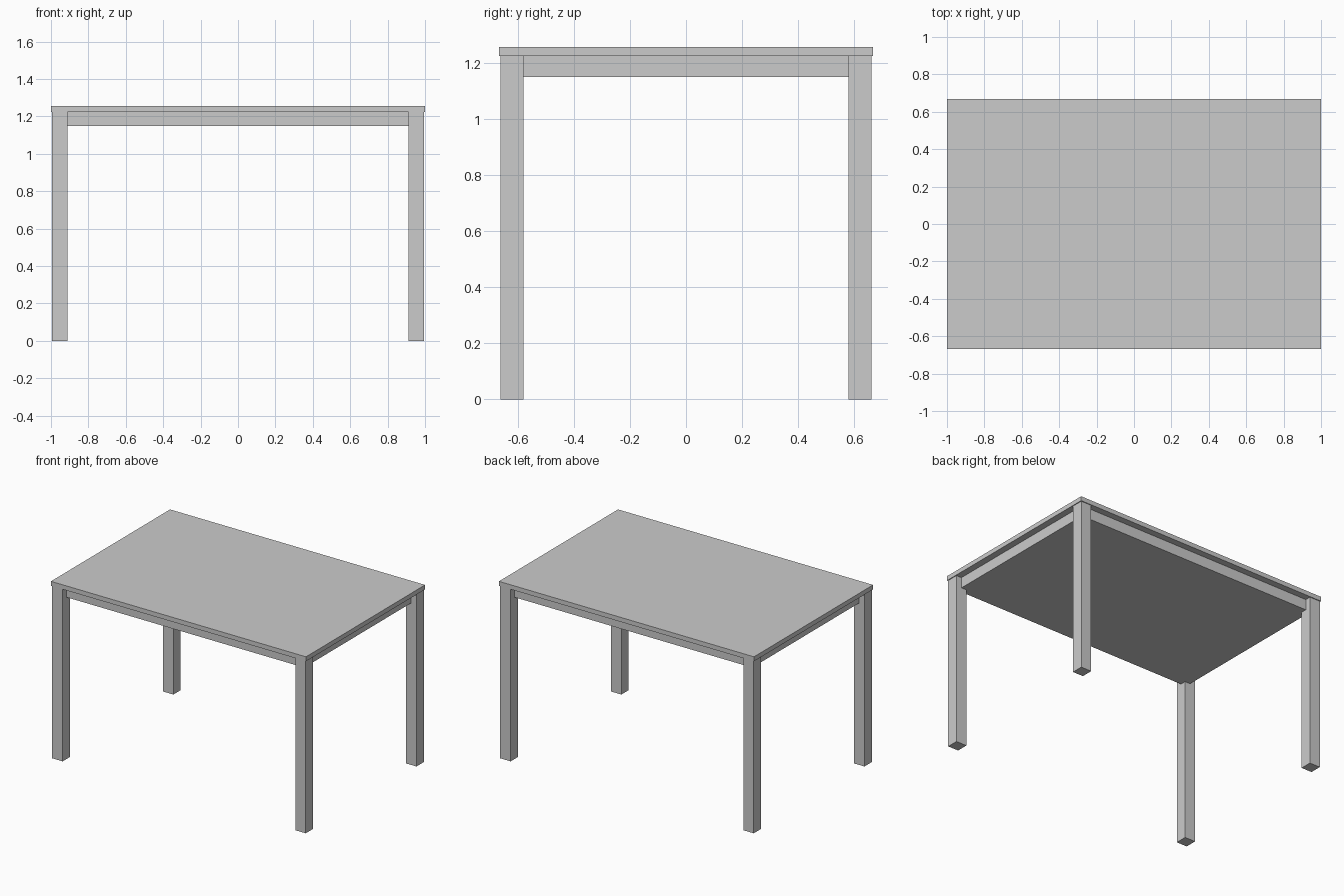
import bpy

if "Cube" in bpy.data.objects:
    bpy.data.objects.remove(bpy.data.objects["Cube"])

TOP, SLAB_Z, APRON_Z = 1.255, 1.223, 1.148   # slab top, slab underside, apron underside
LEG = 0.082                                  # square leg width
LX, LY = 0.953, 0.62                         # leg centres


def box(name, lo, hi):
    """Axis-aligned box between two corners."""
    bpy.ops.mesh.primitive_cube_add(size=1, location=[(a + b) / 2 for a, b in zip(lo, hi)])
    ob = bpy.context.object
    ob.name = name
    ob.scale = [b - a for a, b in zip(lo, hi)]
    bpy.ops.object.transform_apply(location=False, rotation=False, scale=True)
    return ob


# Table top
box("table_top", (-1, -0.667, SLAB_Z), (1, 0.667, TOP))

# Solid apron block, running between the leg centres
box("apron", (-LX, -LY, APRON_Z), (LX, LY, SLAB_Z))

# Four square legs
h = LEG / 2
for side, sx in (("left", -1), ("right", 1)):
    for end, sy in (("front", -1), ("back", 1)):
        x, y = sx * LX, sy * LY
        box(f"{end}_{side}_leg", (x - h, y - h, 0), (x + h, y + h, SLAB_Z))
